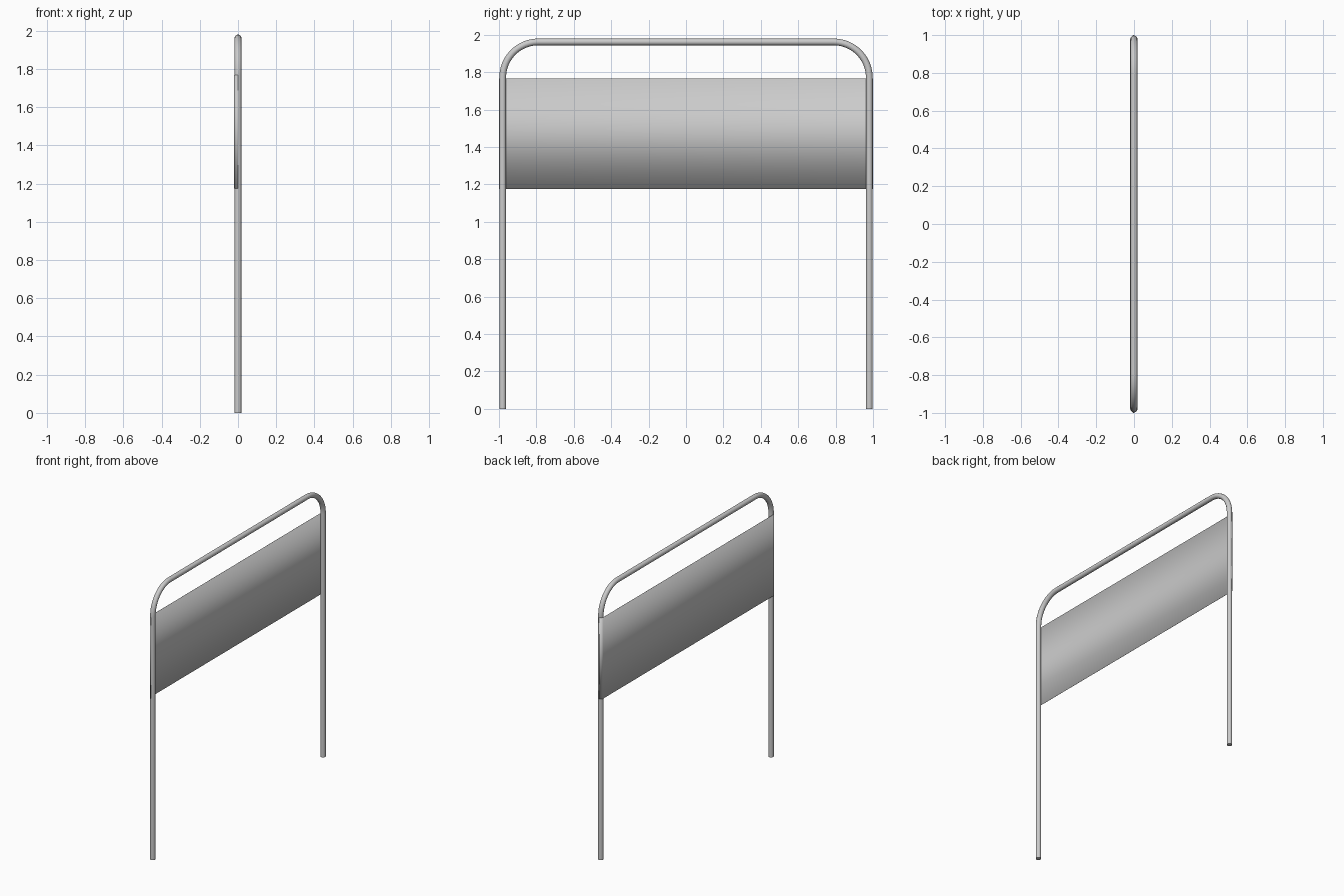
import bpy, bmesh
from math import sin, cos, pi, radians

if "Cube" in bpy.data.objects:
    bpy.data.objects.remove(bpy.data.objects["Cube"])

R = 0.018          # tube radius
POST_Y = 0.98      # post centre line
TOP_Z = 1.962      # top bar centre line
BEND = 0.19        # corner bend radius


def smooth(obj):
    bpy.ops.object.select_all(action='DESELECT')
    obj.select_set(True)
    bpy.context.view_layer.objects.active = obj
    bpy.ops.object.shade_smooth_by_angle(angle=radians(40))


# bent tube frame: ring of vertices swept along a path in the YZ plane
cy, cz = POST_Y - BEND, TOP_Z - BEND
STEPS, SIDES = 12, 20
path = [(POST_Y, 0.0, 0.0)]                       # y, z, angle of outward normal
for side in (0, 1):
    for i in range(STEPS + 1):
        a = pi / 2 * (side + i / STEPS)
        c = cy if side == 0 else -cy
        path.append((c + BEND * cos(a), cz + BEND * sin(a), a))
path.append((-POST_Y, 0.0, pi))

bm = bmesh.new()
rings = []
for y, z, a in path:
    ring = []
    for k in range(SIDES):
        t = 2 * pi * k / SIDES
        ring.append(bm.verts.new((R * sin(t),
                                  y + R * cos(t) * cos(a),
                                  z + R * cos(t) * sin(a))))
    rings.append(ring)
for r0, r1 in zip(rings, rings[1:]):
    for k in range(SIDES):
        n = (k + 1) % SIDES
        bm.faces.new((r0[k], r0[n], r1[n], r1[k]))
bm.faces.new(rings[0])
bm.faces.new(rings[-1])
bmesh.ops.recalc_face_normals(bm, faces=bm.faces)
mesh = bpy.data.meshes.new("tube_frame")
bm.to_mesh(mesh)
bm.free()
frame = bpy.data.objects.new("tube_frame", mesh)
bpy.context.collection.objects.link(frame)
smooth(frame)

# sheet panel behind the posts, its edges wrapped around the outer side of each post
WRAP = 0.0195
arc = [(-WRAP * cos(t), POST_Y + WRAP * sin(t))
       for t in (pi / 2 * i / 6 for i in range(7))]
profile = [(x, -y) for x, y in reversed(arc)] + arc

bm = bmesh.new()
low = [bm.verts.new((x, y, 1.175)) for x, y in profile]
high = [bm.verts.new((x, y, 1.767)) for x, y in profile]
for i in range(len(profile) - 1):
    bm.faces.new((low[i + 1], low[i], high[i], high[i + 1]))
bmesh.ops.recalc_face_normals(bm, faces=bm.faces)
mesh = bpy.data.meshes.new("sign_panel")
bm.to_mesh(mesh)
bm.free()
panel = bpy.data.objects.new("sign_panel", mesh)
bpy.context.collection.objects.link(panel)
smooth(panel)
thick = panel.modifiers.new("thickness", 'SOLIDIFY')
thick.thickness = 0.001
thick.offset = 0
